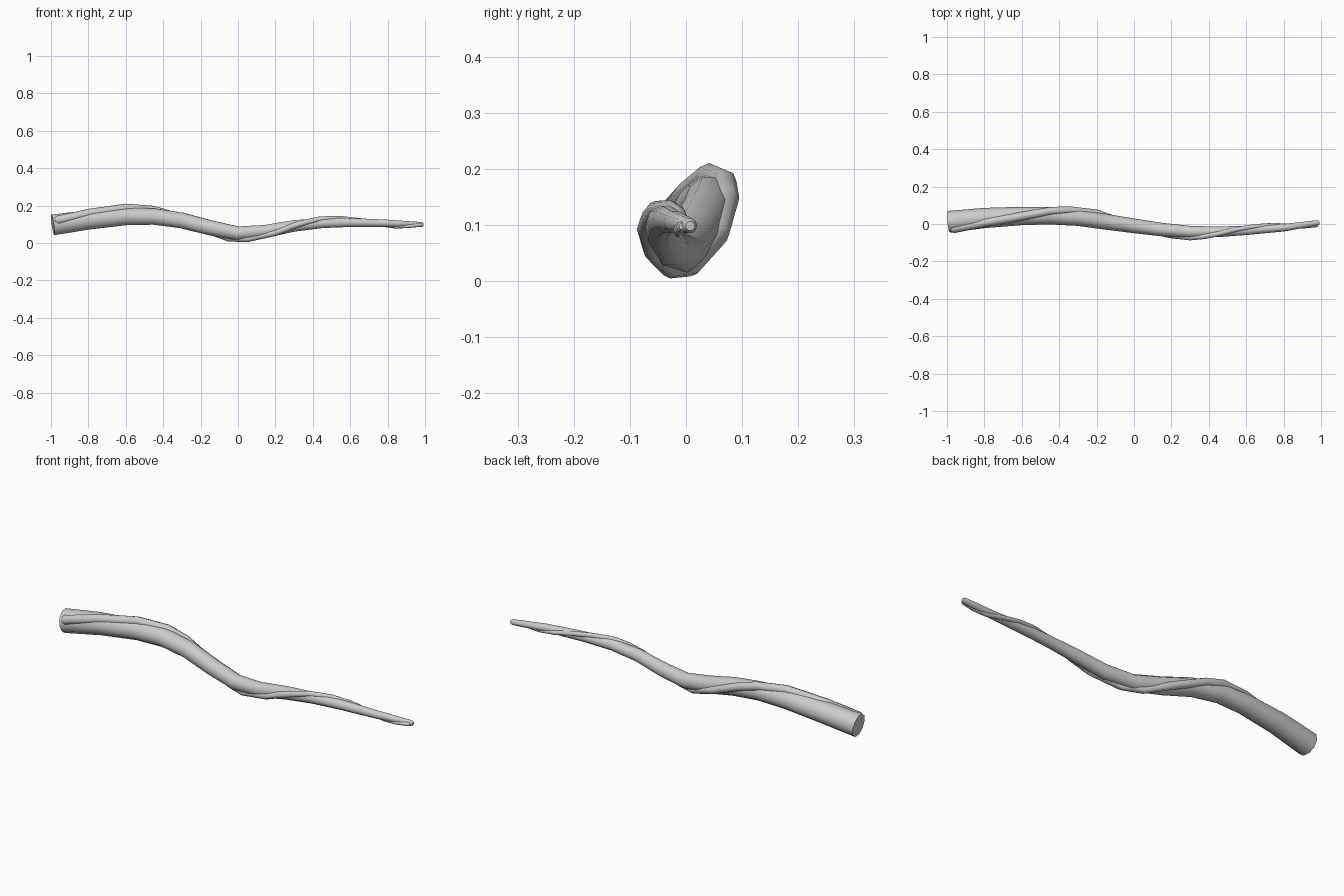
import bpy, bmesh, math
from mathutils import Vector

if "Cube" in bpy.data.objects:
    bpy.data.objects.remove(bpy.data.objects["Cube"])

# Trunk stations: x, y, z, radius
TRUNK = [(-0.99, 0.012, 0.097, 0.058), (-0.8, 0.032, 0.124, 0.054), (-0.6, 0.043, 0.142, 0.049),
         (-0.45, 0.044, 0.142, 0.046), (-0.3, 0.034, 0.121, 0.044), (-0.15, 0.012, 0.082, 0.042),
         (0.0, -0.01, 0.052, 0.039), (0.15, -0.03, 0.063, 0.036), (0.3, -0.042, 0.092, 0.032),
         (0.45, -0.042, 0.107, 0.028), (0.6, -0.034, 0.110, 0.025), (0.8, -0.02, 0.106, 0.020),
         (0.98, 0.006, 0.099, 0.014)]

# Vine stations: x, angle around the trunk, radius
VINE = [(-0.965, 152, 0.024), (-0.8, 125, 0.024), (-0.6, 92, 0.023), (-0.45, 55, 0.022),
        (-0.35, 28, 0.021), (-0.2, -15, 0.020), (-0.05, -75, 0.018), (0.05, -108, 0.017),
        (0.2, -145, 0.016), (0.3, -182, 0.016), (0.37, -210, 0.015), (0.44, -242, 0.014),
        (0.55, -290, 0.013), (0.65, -325, 0.012), (0.75, -375, 0.011), (0.84, -440, 0.010),
        (0.91, -490, 0.010), (0.975, -530, 0.010)]


def trunk_at(x):
    for a, b in zip(TRUNK, TRUNK[1:]):
        if x <= b[0]:
            break
    t = (x - a[0]) / (b[0] - a[0])
    return [p + (q - p) * t for p, q in zip(a, b)]


def sweep(name, stations, sides, round_start, round_end):
    pts = [Vector(s[:3]) for s in stations]
    rad = [s[3] for s in stations]
    n = len(pts)
    tans = [(pts[min(i + 1, n - 1)] - pts[max(i - 1, 0)]).normalized() for i in range(n)]
    rings = list(zip(pts, tans, rad))
    # narrowed rings give blunt rounded tips
    if round_start:
        rings.insert(0, (pts[0] - tans[0] * rad[0] * 0.6, tans[0], rad[0] * 0.6))
    if round_end:
        rings.append((pts[-1] + tans[-1] * rad[-1] * 0.8, tans[-1], rad[-1] * 0.6))
    bm = bmesh.new()
    loops = []
    for p, t, r in rings:
        side = Vector((0, 0, 1)).cross(t).normalized()
        up = t.cross(side)
        loops.append([bm.verts.new(p + r * (side * math.cos(a) + up * math.sin(a)))
                      for a in (2 * math.pi * k / sides for k in range(sides))])
    for a, b in zip(loops, loops[1:]):
        for k in range(sides):
            j = (k + 1) % sides
            bm.faces.new((a[k], a[j], b[j], b[k]))
    bm.faces.new(loops[0][::-1])
    bm.faces.new(loops[-1])
    bmesh.ops.recalc_face_normals(bm, faces=bm.faces)
    me = bpy.data.meshes.new(name)
    bm.to_mesh(me)
    bm.free()
    ob = bpy.data.objects.new(name, me)
    bpy.context.collection.objects.link(ob)
    bpy.ops.object.select_all(action='DESELECT')
    ob.select_set(True)
    bpy.context.view_layer.objects.active = ob
    bpy.ops.object.shade_smooth_by_angle(angle=math.radians(50))
    return ob


# Main tapering branch
sweep("branch", TRUNK, 10, False, True)

# Thin stem winding round the branch
stem = []
for x, ang, r in VINE:
    _, cy, cz, cr = trunk_at(x)
    d = cr + r * 0.0 - 0.15 * r if x > -0.8 else cr * 0.78
    a = math.radians(ang)
    stem.append((x, cy + d * math.cos(a), cz + d * math.sin(a), r))
sweep("winding_stem", stem, 8, True, True)
